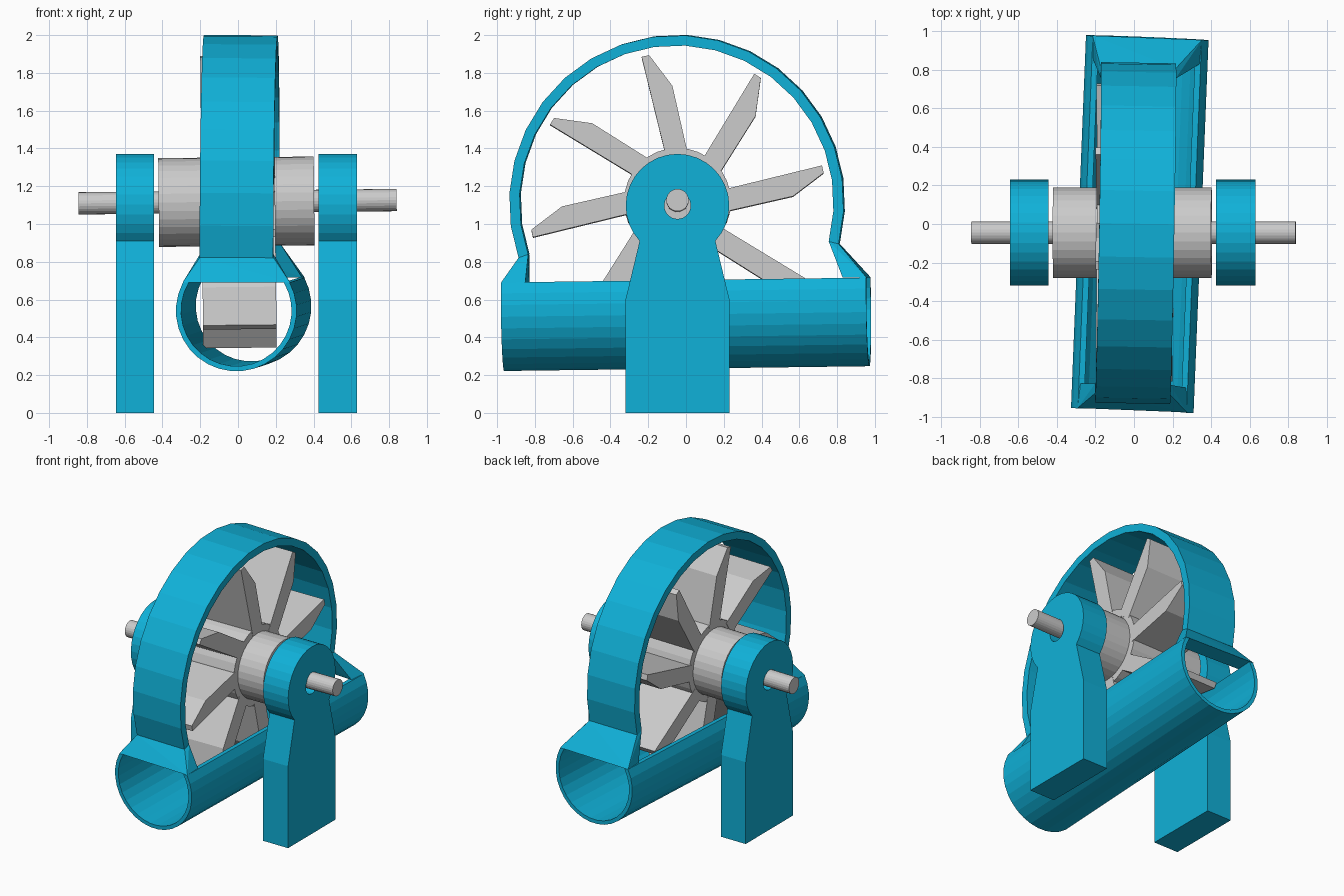
import bpy, bmesh, math
from math import sin, cos, radians

if "Cube" in bpy.data.objects:
    bpy.data.objects.remove(bpy.data.objects["Cube"])


def material(name, rgb):
    m = bpy.data.materials.new(name)
    m.diffuse_color = (*rgb, 1)
    m.use_nodes = True
    m.node_tree.nodes["Principled BSDF"].inputs["Base Color"].default_value = m.diffuse_color
    return m


CYAN = material("cyan casing", (0.005, 0.44, 0.69))
GREY = material("light grey metal", (0.6, 0.6, 0.6))


def finish(bm, name, mat, loc=(0, 0, 0), rot=(0, 0, 0)):
    bmesh.ops.recalc_face_normals(bm, faces=bm.faces)
    me = bpy.data.meshes.new(name)
    bm.to_mesh(me)
    bm.free()
    me.materials.append(mat)
    ob = bpy.data.objects.new(name, me)
    ob.location = loc
    ob.rotation_euler = [radians(a) for a in rot]
    bpy.context.collection.objects.link(ob)
    return ob


def arc(r, a0, a1, n, c=(0, 0)):
    """n segments from a0 to a1 degrees, both ends included"""
    return [(c[0] + r * cos(radians(a0 + (a1 - a0) * i / n)),
             c[1] + r * sin(radians(a0 + (a1 - a0) * i / n))) for i in range(n + 1)]


def circle(r, n=32, c=(0, 0)):
    return arc(r, 0, 360, n, c)[:-1]


def prism(name, mat, x0, x1, loops, loc=(0, 0, 0), rot=(0, 0, 0)):
    """Fill the (y, z) loops, holes included, and extrude along x"""
    bm = bmesh.new()
    edges = []
    for loop in loops:
        vs = [bm.verts.new((x0, y, z)) for y, z in loop]
        edges += [bm.edges.new((vs[i - 1], vs[i])) for i in range(len(vs))]
    bmesh.ops.triangle_fill(bm, edges=edges, use_beauty=True, normal=(1, 0, 0))
    geo = bmesh.ops.extrude_face_region(bm, geom=bm.faces[:])["geom"]
    top = [g for g in geo if isinstance(g, bmesh.types.BMVert)]
    bmesh.ops.translate(bm, verts=top, vec=(x1 - x0, 0, 0))
    return finish(bm, name, mat, loc, rot)


# Two bearing supports with shaft holes
head = (-0.045, 1.097)
profile = [(-0.32, 0), (0.23, 0), (0.23, 0.6)]
profile += arc(0.274, -43, 223, 24, head) + [(-0.32, 0.6)]
for name, x0, x1 in (("left_support", -0.645, -0.445), ("right_support", 0.427, 0.63)):
    prism(name, CYAN, x0, x1, [profile, circle(0.07, 32, head)])

# Curved casing band over the wheel
BY, BZ, RO, RI = -0.047, 1.115, 0.886, 0.832
A0, A1 = -14.4, 199.35
prism("wheel_casing", CYAN, -0.195, 0.195,
      [arc(RO, A0, A1, 19) + arc(RI, A1, A0, 19)], (0.008, BY, BZ), (0, 0.4, -1))

# Flow pipe with its top sliced open
cut_out, cut_in = 28, math.degrees(math.asin(0.15 / 0.293))
prism("flow_pipe", CYAN, -0.968, 0.968,
      [arc(0.32, cut_out, -180 - cut_out, 21) + arc(0.293, -180 - cut_in, cut_in, 21)],
      (0.03, 0, 0.553), (0, -0.75, 87.7))

# Sloped collars joining the band ends to the pipe ends
for name, s, ang, zb in (("front_collar", -1, A1, 0.691), ("back_collar", 1, A0, 0.717)):
    bm = bmesh.new()
    for side in (-1, 1):
        for y, w in ((0.967 * s, 0.284), (0.84 * s, 0.275)):
            bm.verts.new((0.03 + 0.04 * y + side * w, y - 0.04 * side * w, zb))
        for r in (RO, RI):
            y, z = BY + r * cos(radians(ang)), BZ + r * sin(radians(ang))
            bm.verts.new((0.007 + 0.0175 * (y - BY) + side * 0.195,
                          y - 0.0175 * side * 0.195, z))
    bmesh.ops.convex_hull(bm, input=bm.verts[:])
    finish(bm, name, CYAN)

# Rotor: shaft, stepped hub and drum
LOC, TILT = (0, -0.045, 1.118), (0, -0.6, 0)
prism("shaft", GREY, -0.845, 0.84, [circle(0.059, 24)], LOC, TILT)
prism("hub", GREY, -0.42, 0.403, [circle(0.235)], LOC, TILT)
prism("drum", GREY, -0.19, 0.195, [circle(0.283)], LOC, TILT)

# Eight wide paddles around the drum
paddle = [(0.24, 0.008), (0.788, 0.02), (0.788, -0.021), (0.603, -0.106), (0.24, -0.108)]
for k in range(8):
    a = radians(12.5 + 45 * k)
    pts = [(u * cos(a) - v * sin(a), u * sin(a) + v * cos(a)) for u, v in paddle]
    prism(f"paddle_{k + 1}", GREY, -0.192, 0.197, [pts], LOC, TILT)
